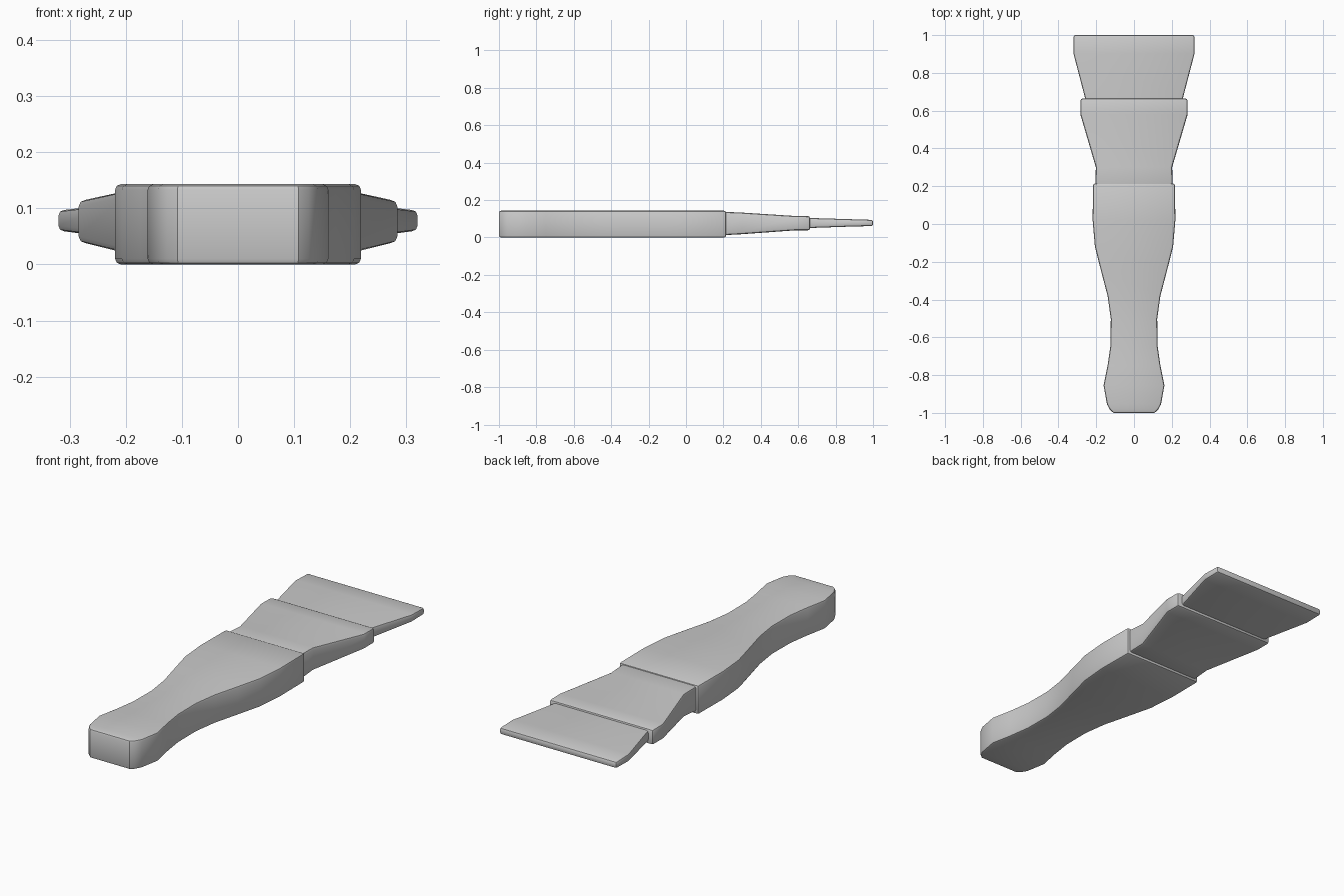
import bpy, bmesh, math

if "Cube" in bpy.data.objects:
    bpy.data.objects.remove(bpy.data.objects["Cube"])


def lofted_slab(name, rows, bevel):
    """Symmetric slab from rows of (y, half width, bottom z, top z), with rounded rims."""
    bm = bmesh.new()
    rings = [[bm.verts.new((sx * w, y, z)) for sx, z in
              ((-1, lo), (1, lo), (1, hi), (-1, hi))] for y, w, lo, hi in rows]
    for a, b in zip(rings, rings[1:]):
        for i in range(4):
            j = (i + 1) % 4
            bm.faces.new((a[i], a[j], b[j], b[i]))
    bm.faces.new(rings[0])
    bm.faces.new(rings[-1])
    bmesh.ops.recalc_face_normals(bm, faces=bm.faces)
    rims = [e for e in bm.edges if e.calc_face_angle() > math.radians(60)]
    bmesh.ops.bevel(bm, geom=rims, offset=bevel, segments=2, profile=0.5,
                    affect='EDGES', clamp_overlap=True)
    mesh = bpy.data.meshes.new(name)
    bm.to_mesh(mesh)
    bm.free()
    obj = bpy.data.objects.new(name, mesh)
    bpy.context.collection.objects.link(obj)
    bpy.ops.object.select_all(action='DESELECT')
    obj.select_set(True)
    bpy.context.view_layer.objects.active = obj
    bpy.ops.object.shade_smooth_by_angle(angle=math.radians(35))
    return obj


# Handle: constant thickness with a waisted outline
outline = [(-1.0, 0.108), (-0.985, 0.126), (-0.955, 0.143), (-0.855, 0.161),
           (-0.75, 0.140), (-0.64, 0.124), (-0.50, 0.123), (-0.38, 0.140),
           (-0.25, 0.174), (-0.12, 0.207), (0.02, 0.219), (0.214, 0.217)]
lofted_slab("handle", [(y, w, 0.0, 0.143) for y, w in outline], 0.010)

# Ferrule: flares out sideways while thinning
lofted_slab("ferrule", [(0.18, 0.206, 0.011, 0.138), (0.30, 0.202, 0.018, 0.133),
                        (0.58, 0.284, 0.038, 0.115), (0.664, 0.284, 0.038, 0.114)], 0.012)

# Bristles: thin flared tip
lofted_slab("bristles", [(0.62, 0.250, 0.050, 0.105), (0.67, 0.260, 0.051, 0.104),
                         (0.90, 0.320, 0.059, 0.097), (1.0, 0.320, 0.061, 0.094)], 0.010)
